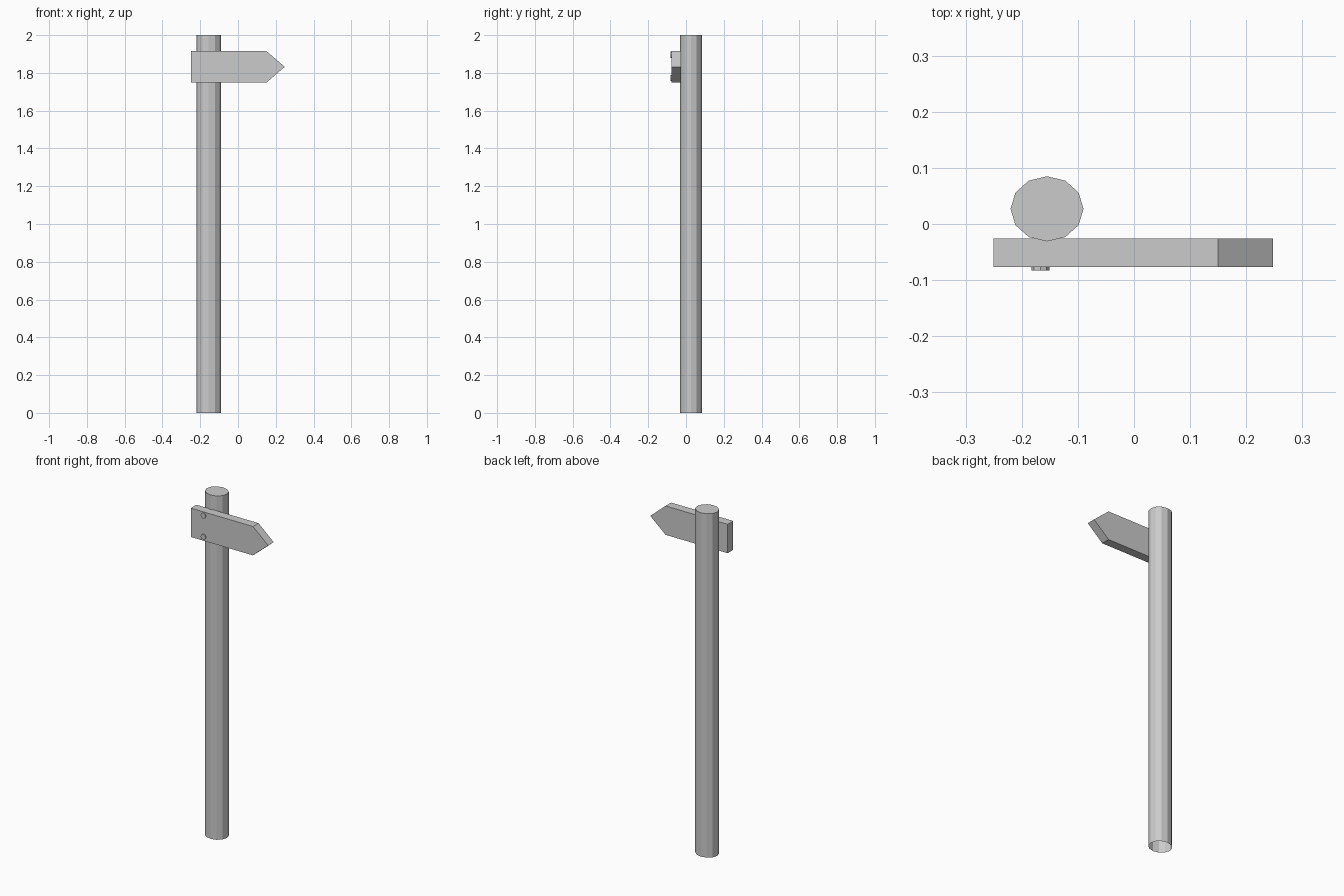
import bpy, bmesh, math
from mathutils import Matrix

if "Cube" in bpy.data.objects:
    bpy.data.objects.remove(bpy.data.objects["Cube"])


def make_object(name, bm):
    bmesh.ops.recalc_face_normals(bm, faces=bm.faces)
    mesh = bpy.data.meshes.new(name)
    bm.to_mesh(mesh)
    bm.free()
    obj = bpy.data.objects.new(name, mesh)
    bpy.context.collection.objects.link(obj)
    return obj


def prism(name, outline, direction, open_start=False):
    """Extrude a flat outline of 3D points along a direction."""
    bm = bmesh.new()
    start = bm.faces.new([bm.verts.new(p) for p in outline])
    result = bmesh.ops.extrude_face_region(bm, geom=[start], use_keep_orig=True)
    moved = [g for g in result["geom"] if isinstance(g, bmesh.types.BMVert)]
    bmesh.ops.translate(bm, verts=moved, vec=direction)
    if open_start:
        bmesh.ops.delete(bm, geom=[start], context="FACES_ONLY")
    return make_object(name, bm)


def ring(count, rx, ry):
    return [(rx * math.cos(math.tau * i / count), ry * math.sin(math.tau * i / count))
            for i in range(count)]


# Twelve-sided post, slightly oval, open underneath
prism("post", [(-0.155 + x, 0.027 + y, 0) for x, y in ring(12, 0.065, 0.058)],
      (0, 0, 2), open_start=True)

# Pointed direction board
profile = [(-0.25, 1.748), (0.15, 1.748), (0.248, 1.832), (0.15, 1.916), (-0.25, 1.916)]
prism("arrow_board", [(x, -0.026, z) for x, z in profile], (0, -0.051, 0))

# Nail heads, one near each edge of the board
for name, height in (("upper_nail", 1.896), ("lower_nail", 1.772)):
    prism(name, [(-0.167 + x, -0.077, height + z) for x, z in ring(8, 0.016, 0.016)],
          (0, -0.006, 0), open_start=True)
